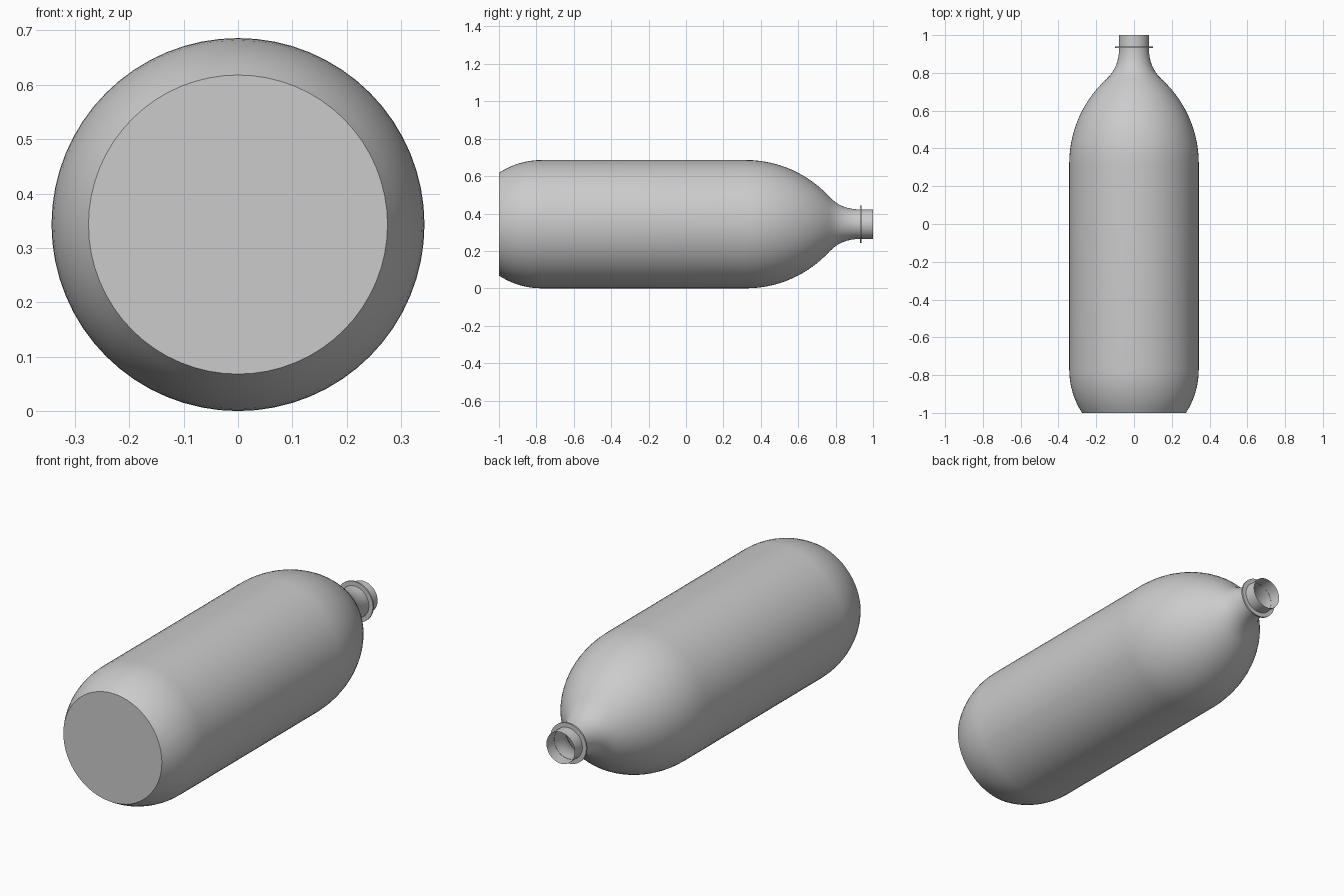
import bpy, bmesh, math
from mathutils import Vector

cube = bpy.data.objects.get("Cube")
if cube:
    bpy.data.objects.remove(cube)

RADIUS = 0.343       # body radius, also the height of the axis
NECK = 0.079
SIDES = 64

grey = bpy.data.materials.new("plain grey")
grey.use_nodes = True
grey.diffuse_color = (0.6, 0.6, 0.6, 1)
grey.node_tree.nodes["Principled BSDF"].inputs["Base Color"].default_value = (0.6, 0.6, 0.6, 1)


def arc(y_start, bend, angles):
    """Shoulder arc of radius bend, tangent to the body side at y_start."""
    return [(RADIUS - bend * (1 - math.cos(a)), y_start + bend * math.sin(a)) for a in angles]


def steps(a, b, n):
    return [a + (b - a) * i / n for i in range(n + 1)]


def revolve(name, profile, closed=False):
    """Turn a (radius, y) profile around the lengthwise axis."""
    bm = bmesh.new()
    verts = [bm.verts.new((r, y, 0)) for r, y in profile]
    edges = [bm.edges.new(pair) for pair in zip(verts, verts[1:])]
    if closed:
        edges.append(bm.edges.new((verts[-1], verts[0])))
    bmesh.ops.spin(bm, geom=verts + edges, cent=(0, 0, 0), axis=(0, 1, 0),
                   angle=math.tau, steps=SIDES, use_merge=True)
    bmesh.ops.remove_doubles(bm, verts=bm.verts, dist=1e-5)
    bmesh.ops.recalc_face_normals(bm, faces=bm.faces)
    mesh = bpy.data.meshes.new(name)
    bm.to_mesh(mesh)
    bm.free()
    mesh.materials.append(grey)
    mesh.shade_smooth()
    mesh.set_sharp_from_angle(angle=math.radians(35))
    obj = bpy.data.objects.new(name, mesh)
    obj.location.z = RADIUS
    bpy.context.collection.objects.link(obj)
    return obj


# Bottle: flat base, rounded heel, straight side, domed shoulder
base_angle = math.asin(0.23 / 0.423)
dome_angle = math.asin(0.447 / 0.606)
profile = [(0, -1)]
profile += arc(-0.77, 0.423, steps(-base_angle, 0, 8))
profile += arc(0.32, 0.606, steps(0, dome_angle, 14))

# Concave sweep from the shoulder into the open neck
start = Vector(profile[-1])
end = Vector((NECK, 0.93))
bend = Vector((NECK, start.y + (start.x - NECK) / math.tan(dome_angle)))
for t in steps(0, 1, 8)[1:]:
    p = start * (1 - t) ** 2 + bend * 2 * t * (1 - t) + end * t * t
    profile.append((p.x, p.y))
profile.append((NECK, 1))
revolve("bottle_body", profile)

# Thin collar around the neck
revolve("neck_collar", [(NECK - 0.001, 0.931), (0.101, 0.931), (0.101, 0.939), (NECK - 0.001, 0.939)], True)
